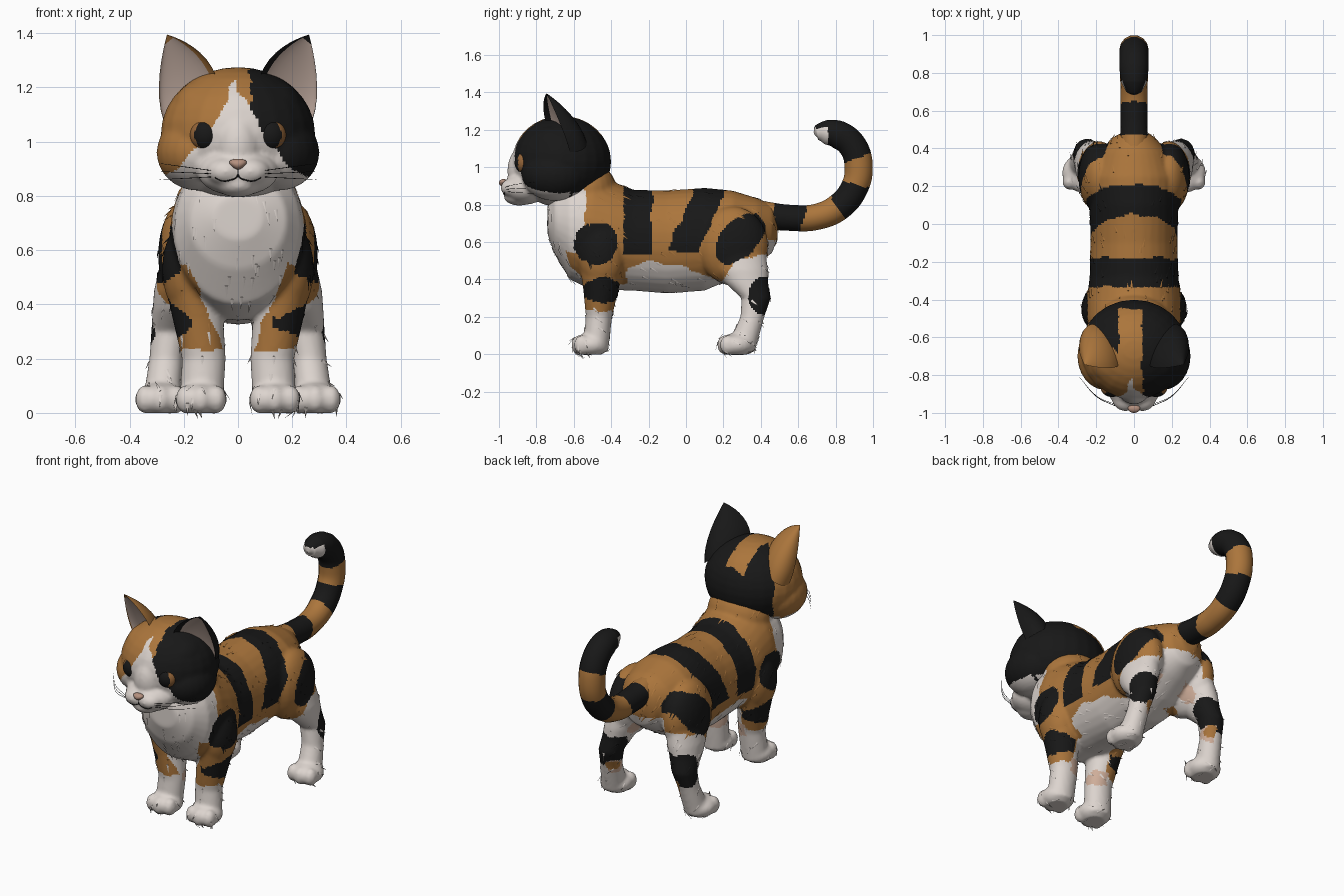
import bpy, bmesh, math, random
from mathutils import Vector, Matrix, noise
from mathutils.bvhtree import BVHTree

if "Cube" in bpy.data.objects:
    bpy.data.objects.remove(bpy.data.objects["Cube"])
random.seed(4)

# Materials
COLOURS = {"white_fur": (.72, .66, .62), "orange_fur": (.41, .18, .045), "black_fur": (.009, .009, .009),
           "ear_pink": (.64, .49, .42), "nose_pink": (.46, .28, .21), "amber_iris": (.3, .13, .04),
           "bare_peach": (.62, .42, .32)}
WHITE, ORANGE, BLACK, PINK, NOSE, AMBER, PEACH = range(7)
MATS = [bpy.data.materials.new(name) for name in COLOURS]
for m, rgb in zip(MATS, COLOURS.values()):
    m.use_nodes = True
    m.diffuse_color = (*rgb, 1)
    m.node_tree.nodes["Principled BSDF"].inputs["Base Color"].default_value = (*rgb, 1)

# Helpers
def make(name, bm, rule=None):
    bmesh.ops.recalc_face_normals(bm, faces=bm.faces)
    for f in bm.faces:
        f.smooth = True
        f.material_index = rule(f.calc_center_median()) if rule else f.material_index
    mesh = bpy.data.meshes.new(name)
    bm.to_mesh(mesh)
    mesh.set_sharp_from_angle(angle=math.radians(60))
    for m in MATS:
        mesh.materials.append(m)
    obj = bpy.data.objects.new(name, mesh)
    bpy.context.collection.objects.link(obj)
    return obj

def ball(bm, centre, radii, turn=0, segments=24):
    mat = Matrix.Translation(centre) @ Matrix.Rotation(turn, 4, "Z") @ Matrix.Diagonal((*radii, 1))
    return bmesh.ops.create_uvsphere(bm, u_segments=segments, v_segments=segments * 2 // 3,
                                     radius=1, matrix=mat)["verts"]

CIRCLE = [(math.cos(math.pi * i / 16), math.sin(math.pi * i / 16)) for i in range(32)]
def skin(bm, rings):
    loops = [[bm.verts.new(p) for p in ring] for ring in rings]
    bm.faces.new(loops[0][::-1])
    bm.faces.new(loops[-1])
    return [bm.faces.new((a[i - 1], a[i], b[i], b[i - 1])) for a, b in zip(loops, loops[1:]) for i in range(32)]

def bake(obj):
    bm = bmesh.new()
    bm.from_mesh(bpy.data.meshes.new_from_object(obj.evaluated_get(bpy.context.evaluated_depsgraph_get())))
    bpy.data.objects.remove(obj)
    return bm

def fuse(name, bm, voxel, rule):
    # Melt overlapping volumes into one skin, flat on the ground
    rough = make(name + "_rough", bm)
    melt = rough.modifiers.new("melt", "REMESH")
    melt.mode, melt.voxel_size = "VOXEL", voxel
    rough.modifiers.new("soften", "SMOOTH").iterations = 5
    bm = bake(rough)
    for v in bm.verts:
        v.co.z = max(v.co.z, 0)
    return make(name, bm, rule)

def sweep(name, points, thickness, rule):
    cu = bpy.data.curves.new(name, "CURVE")
    cu.dimensions, cu.bevel_depth, cu.bevel_resolution, cu.use_fill_caps = "3D", thickness, 5, True
    knots = cu.splines.new("BEZIER").bezier_points
    knots.add(len(points) - 1)
    for knot, (co, radius) in zip(knots, points):
        knot.co, knot.radius = co, radius
        knot.handle_left_type = knot.handle_right_type = "AUTO"
    path = bpy.data.objects.new(name + "_path", cu)
    bpy.context.collection.objects.link(path)
    return make(name, bake(path), rule)

def table(points, t):
    for (a, u), (b, w) in zip(points, points[1:]):
        if t <= b:
            return u + (w - u) * max(0, (t - a) / (b - a))
    return points[-1][1]

def inside(u, v, ru, rv):
    return (u / ru) ** 2 + (v / rv) ** 2 < 1

# Body: torso, neck, haunches, shoulders, legs and paws
TORSO = [(-.74, .72, .09, .08), (-.7, .71, .18, .18), (-.62, .68, .235, .28), (-.5, .66, .25, .32),
         (-.4, .635, .25, .29), (-.28, .61, .235, .27), (-.1, .6, .23, .275), (.1, .615, .235, .275),
         (.25, .64, .235, .235), (.38, .66, .18, .175), (.46, .67, .11, .13), (.49, .69, .05, .07)]
HIND_LEG = [(.58, .19, .27, .09, .15), (.45, .215, .3, .095, .14), (.38, .23, .325, .085, .115),
            (.3, .25, .375, .07, .078), (.2, .265, .355, .062, .064), (.02, .285, .29, .07, .08)]
FRONT_LEG = [(.6, .17, -.46, .085, .115), (.45, .165, -.45, .098, .115), (.35, .148, -.455, .094, .095),
             (.2, .126, -.465, .081, .07), (.02, .136, -.485, .08, .07)]
FUR_LINE = [(-.32, .46), (-.2, .5), (0, .47), (.1, .42), (.2, .39), (.26, .5), (.45, .54)]

def body_coat(point):
    p = point + noise.noise_vector(point * 14) * .014
    x, y, z = abs(p.x), p.y, p.z
    dy, dz = y - .29, z - .62
    if x < .25 and inside(y - .4, z - .2, .07, .045):
        return ORANGE if inside(y - .41, z - .21, .05, .03) else PEACH
    if x < .13 and inside(y + .42, z - .22, .06, .045) or .08 < x < .17 and inside(y - .33, z - .45, .05, .045):
        return PEACH
    if x > .1 and (inside(y + .48, z - .59, .115, .11) or inside(dy + dz, dy - dz, .23, .14)
                   or inside(y - .41, z - .31, .08, .1)) or x > .13 and inside(y + .45, z - .345, .1, .07):
        return BLACK
    if (z > .53 and -.335 < y < -.18) or (z > .55 and abs(y - .13 - (z - .88) * .45) < .085):
        return BLACK
    if y < -.32 and z < .55:
        return ORANGE if z > .23 and x > (.06 + (z - .25) * .42 if y < -.46 else .12) else WHITE
    if y < -.54 or (y > .3 and x < .15 and z < .61):
        return WHITE
    return ORANGE if z > table(FUR_LINE, y) else WHITE

bm = bmesh.new()
skin(bm, [[(rx * c, y, z + rz * s) for c, s in CIRCLE] for y, z, rx, rz in TORSO])
ball(bm, (0, -.53, .87), (.195, .16, .165))
for side in (-1, 1):
    ball(bm, (side * .185, .25, .58), (.11, .19, .21))
    ball(bm, (side * .18, -.45, .53), (.1, .125, .18))
    for leg, x, y in ((HIND_LEG, .285, .27), (FRONT_LEG, .136, -.51)):
        skin(bm, [[(side * lx + rx * c, ly + ry * s, z) for c, s in CIRCLE] for z, lx, ly, rx, ry in leg])
        ball(bm, (side * x, y, .05), (.096, .098, .064))
        for toe in (-1, 0, 1):
            ball(bm, (side * x + toe * .057, y - .06 + abs(toe) * .015, .05), (.037, .044, .052))
body = fuse("body", bm, .011, body_coat)

# Head: skull, bridge, muzzle, chin, cheeks and lips
BLAZE = [(.8, .32), (.85, .28), (.87, .26), (.91, .2), (.97, .155), (1, .12), (1.08, .08),
         (1.12, .055), (1.17, .022), (1.23, 0)]

def head_coat(point):
    x, y, z = point + noise.noise_vector(point * 14) * .014
    if (z < 1.23 and y < -.62 and abs(x + .01) < table(BLAZE, z)) or z < .82:
        return WHITE
    if y > -.6 and z < .87:
        return WHITE if y < -.54 else ORANGE
    strip = x > -.085 and y < -.45 and z > 1.1
    return ORANGE if x < .045 and (strip or y < -.69 + max(0, -x - .085) * 1.1) else BLACK

bm = bmesh.new()
ball(bm, (0, -.665, 1.03), (.285, .265, .245))
ball(bm, (0, -.87, .98), (.085, .085, .13))
ball(bm, (0, -.86, .89), (.15, .115, .09))
ball(bm, (0, -.89, .845), (.085, .085, .05))
for side in (-1, 1):
    ball(bm, (side * .15, -.7, .96), (.15, .18, .14))
    ball(bm, (side * .12, -.7, 1.11), (.125, .15, .12))
    ball(bm, (side * .045, -.915, .89), (.075, .076, .054))
head = fuse("head", bm, .01, head_coat)
tree = BVHTree.FromObject(head, bpy.context.evaluated_depsgraph_get())

def on_face(x, z):
    return tree.ray_cast(Vector((x, -2, z)), Vector((0, 1, 0)))[0]

for side, label, coat in ((-1, "right", ORANGE), (1, "left", BLACK)):
    # Ear: crescent sections closing to a rounded tip, pink in the hollow
    outer, inner = Vector((side * .275, -.62, 1.08)), Vector((side * .08, -.75, 1.24))
    tip, mid, half = Vector((side * .262, -.745, 1.395)), (outer + inner) / 2, (inner - outer) / 2
    rings = []
    for t in (0, .15, .3, .45, .6, .72, .82, .9, .96, .995):
        s = 1 - t ** 1.9
        rings.append([mid.lerp(tip, t) + half * (s * c) + Vector((0, s * d * (.14 if d > 0 else -.045), 0))
                      for c, d in CIRCLE])
    bm = bmesh.new()
    for k, f in enumerate(skin(bm, rings)):
        f.material_index = PINK if 18 <= k % 32 <= 29 and k < 224 else coat
    make(label + "_ear", bm)
    # Eye: wide pupil with an amber crescent on the outer side
    bm = bmesh.new()
    ball(bm, (side * .123, -.87, 1.025), (.055, .045, .056), side * .35, 48)
    make(label + "_eye", bm, lambda c: BLACK if inside(abs(c.x) - .114, c.z - 1.025, .046, .056) else AMBER)
    # Mouth and whiskers
    lip = [(0, .9), (.003, .872), (.03, .858), (.06, .856), (.085, .868)]
    sweep(label + "_mouth", [(on_face(side * x, z), 1) for x, z in lip], .0028, lambda c: BLACK)
    for k in range(3):
        root, end = on_face(side * .1, .87 + k * .012), Vector((side * .29, -.81, .86 + k * .03))
        sweep(label + "_whisker", [(root, 1), (root.lerp(end, .5) + Vector((0, -.03, 0)), 1), (end, .5)],
              .0012, lambda c: BLACK)

# Nose, tapering downwards
bm = bmesh.new()
for v in ball(bm, (0, -.976, .917), (.04, .024, .02)):
    v.co.x *= .75 + (v.co.z - .917) * 16
make("nose", bm, lambda c: NOSE)

# Tail: banded around its curl
PATH = [(.38, .75, 1), (.55, .73, .95), (.7, .735, .95), (.82, .79, 1), (.9, .89, 1), (.923, 1, 1.03),
        (.893, 1.11, 1.03), (.82, 1.172, 1.03), (.75, 1.187, .9), (.7, 1.185, .55), (.685, 1.18, .1)]

def tail_coat(p):
    if p.z > 1.08 and p.y < .76:
        return WHITE if p.z < 1.21 else BLACK
    turn = math.degrees(math.atan2(p.z - .96, p.y - .7))
    return ORANGE if p.y < .47 or -107 < turn < -58 or -14 < turn < 22 else BLACK

tail = sweep("tail", [((0, y, z), r) for y, z, r in PATH], .075, tail_coat)

# Fur tufts: slim slivers lying along the coat
bm = bmesh.new()
for f in random.sample(list(body.data.polygons), 330):
    p, n = f.center, f.normal
    flow = Vector((0, .15 if p.y < -.5 else 1, -.7))
    flow = (flow - n * flow.dot(n)).normalized()
    across = n.cross(flow) * .007
    a, b, c, d = [bm.verts.new(q) for q in (p - across, p + across, p + n * .004, p + flow * .05 + n * .003)]
    for tri in ((a, b, c), (b, d, c), (d, a, c), (a, d, b)):
        bm.faces.new(tri).material_index = f.material_index if p.z > .3 else WHITE
make("fur_tufts", bm)
